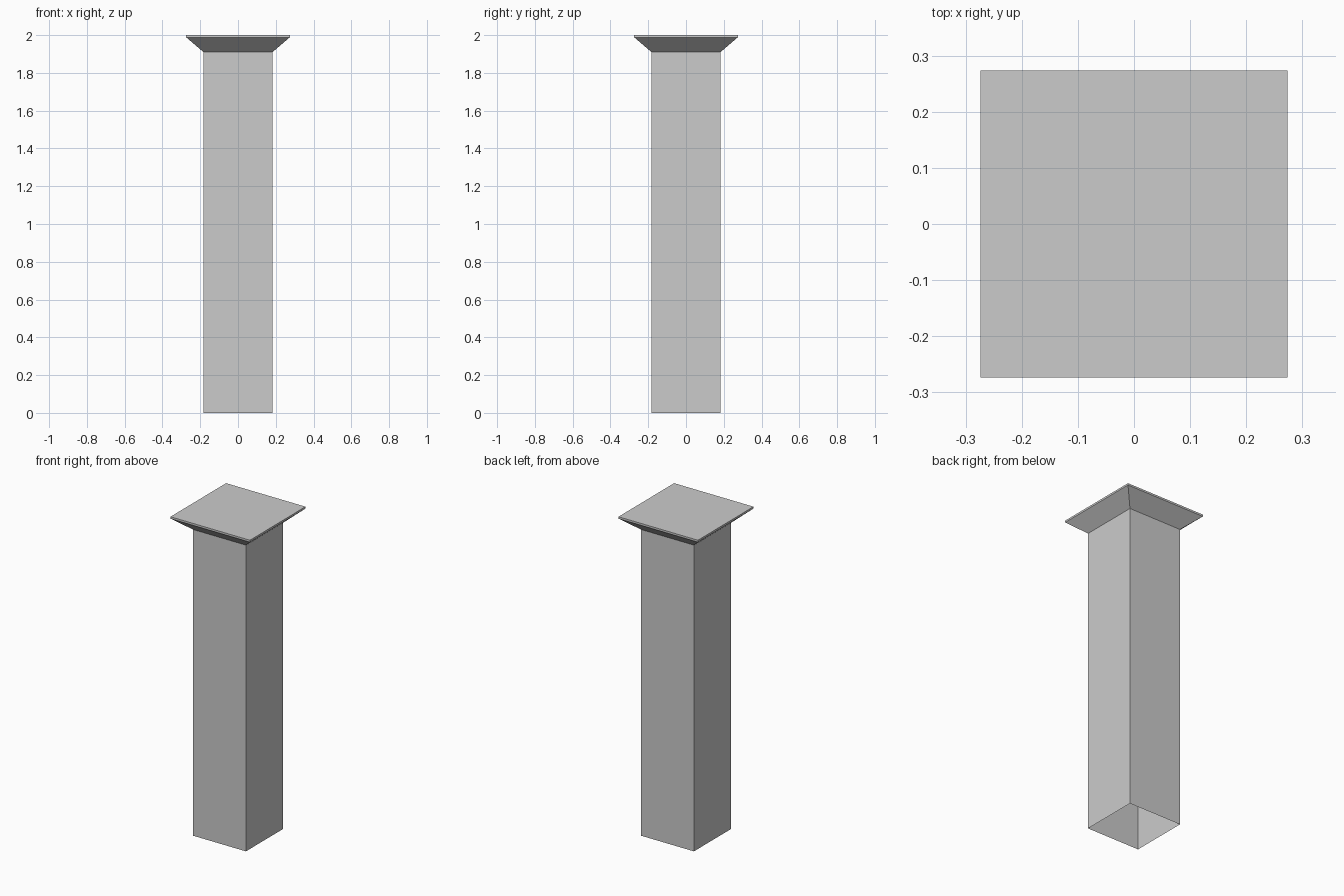
import bpy
import bmesh

cube = bpy.data.objects.get("Cube")
if cube:
    bpy.data.objects.remove(cube, do_unlink=True)

# One plain stone grey
stone = bpy.data.materials.new("stone_grey")
stone.use_nodes = True
grey = (0.6, 0.6, 0.6, 1)
stone.diffuse_color = grey
stone.node_tree.nodes["Principled BSDF"].inputs["Base Color"].default_value = grey


def square_loft(name, profile, close_top=False):
    """Stack square rings given as (half width, height) and skin them."""
    bm = bmesh.new()
    rings = [[bm.verts.new((sx * h, sy * h, z))
              for sx, sy in ((-1, -1), (1, -1), (1, 1), (-1, 1))]
             for h, z in profile]
    for low, high in zip(rings, rings[1:]):
        for i in range(4):
            j = (i + 1) % 4
            bm.faces.new((low[i], low[j], high[j], high[i]))
    if close_top:
        bm.faces.new(rings[-1])
    mesh = bpy.data.meshes.new(name)
    bm.to_mesh(mesh)
    bm.free()
    mesh.materials.append(stone)
    obj = bpy.data.objects.new(name, mesh)
    bpy.context.collection.objects.link(obj)
    return obj


# Hollow shaft, open at the bottom
square_loft("shaft", [(0.183, 0), (0.183, 1.91)])

# Flared capital with a thin lip and flat top
square_loft("capital", [(0.183, 1.91), (0.274, 1.988), (0.274, 2.0)], close_top=True)
